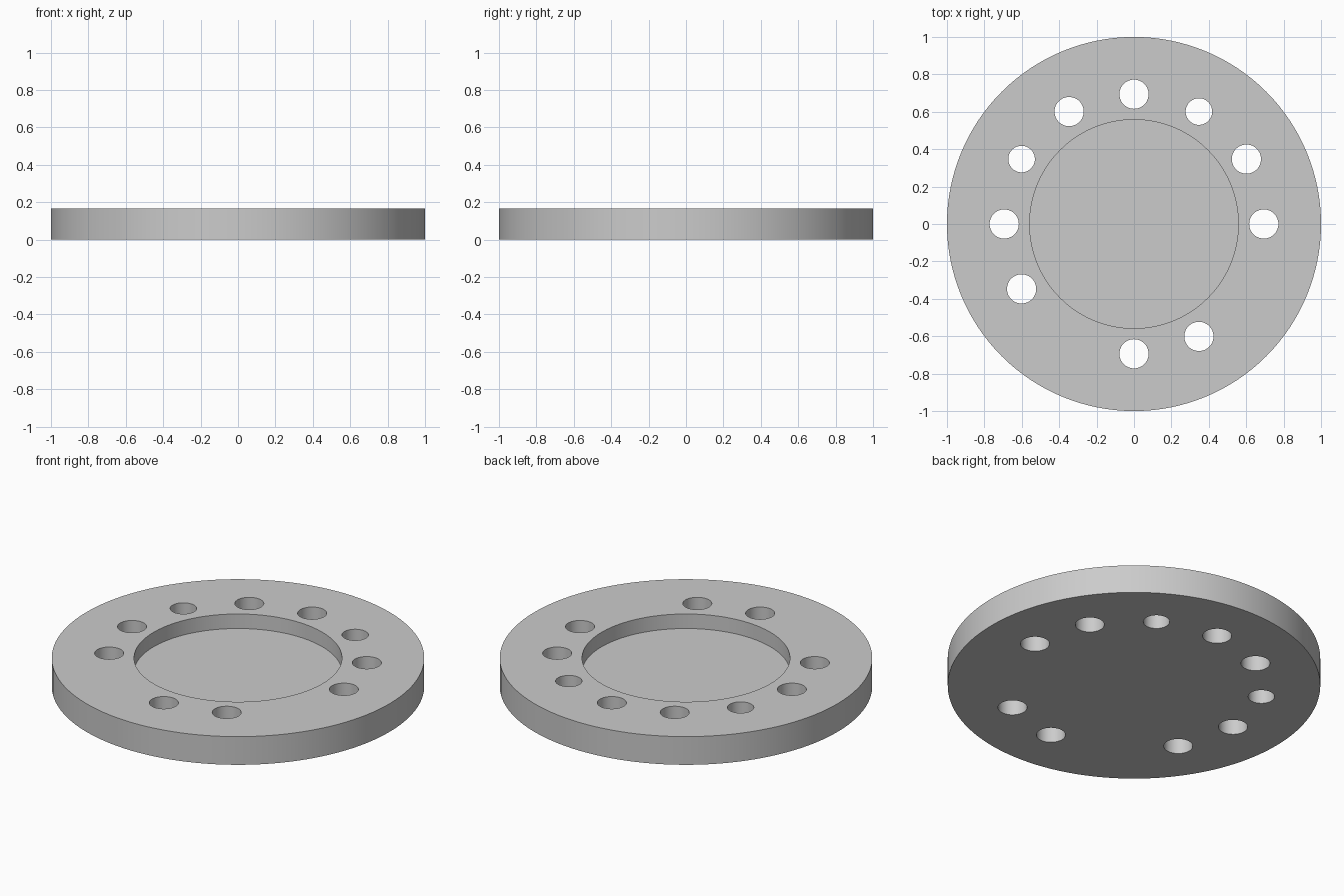
import bpy, bmesh
from math import radians
from mathutils import Matrix, Vector

cube = bpy.data.objects.get("Cube")
if cube:
    bpy.data.objects.remove(cube, do_unlink=True)

HEIGHT = 0.167
FLOOR = 0.081
HOLE_CIRCLE = 0.694

grey = bpy.data.materials.new("plain grey")
grey.use_nodes = True
colour = (0.6, 0.6, 0.6, 1)
grey.diffuse_color = colour
grey.node_tree.nodes["Principled BSDF"].inputs["Base Color"].default_value = colour


def cylinders(name, specs):
    """Make one object from (centre, radius, bottom, top, sides) cylinders."""
    bm = bmesh.new()
    for (x, y), radius, low, high, sides in specs:
        bmesh.ops.create_cone(
            bm, cap_ends=True, segments=sides, radius1=radius, radius2=radius,
            depth=high - low, matrix=Matrix.Translation((x, y, (low + high) / 2)))
    mesh = bpy.data.meshes.new(name)
    bm.to_mesh(mesh)
    bm.free()
    mesh.materials.append(grey)
    obj = bpy.data.objects.new(name, mesh)
    bpy.context.collection.objects.link(obj)
    return obj


# Round plate
plate = cylinders("indexing_plate", [((0, 0), 1, 0, HEIGHT, 128)])

# Central recess and ring of through holes; two positions stay solid
cuts = [((0, 0), 0.558, FLOOR, 1, 128)]
for step in range(12):
    if step in (8, 11):
        continue
    centre = Matrix.Rotation(radians(30 * step), 2) @ Vector((HOLE_CIRCLE, 0))
    radius = 0.071 if step in (2, 5) else 0.078
    cuts.append((centre, radius, -1, 1, 48))
cutter = cylinders("hole_cutter", cuts)
cutter.hide_render = True

# Cut the plate and discard the helper
boolean = plate.modifiers.new("holes", 'BOOLEAN')
boolean.operation = 'DIFFERENCE'
boolean.solver = 'EXACT'
boolean.object = cutter
bpy.ops.object.select_all(action='DESELECT')
plate.select_set(True)
bpy.context.view_layer.objects.active = plate
bpy.ops.object.modifier_apply(modifier=boolean.name)
bpy.data.objects.remove(cutter, do_unlink=True)
bpy.ops.object.shade_smooth_by_angle(angle=radians(30))
